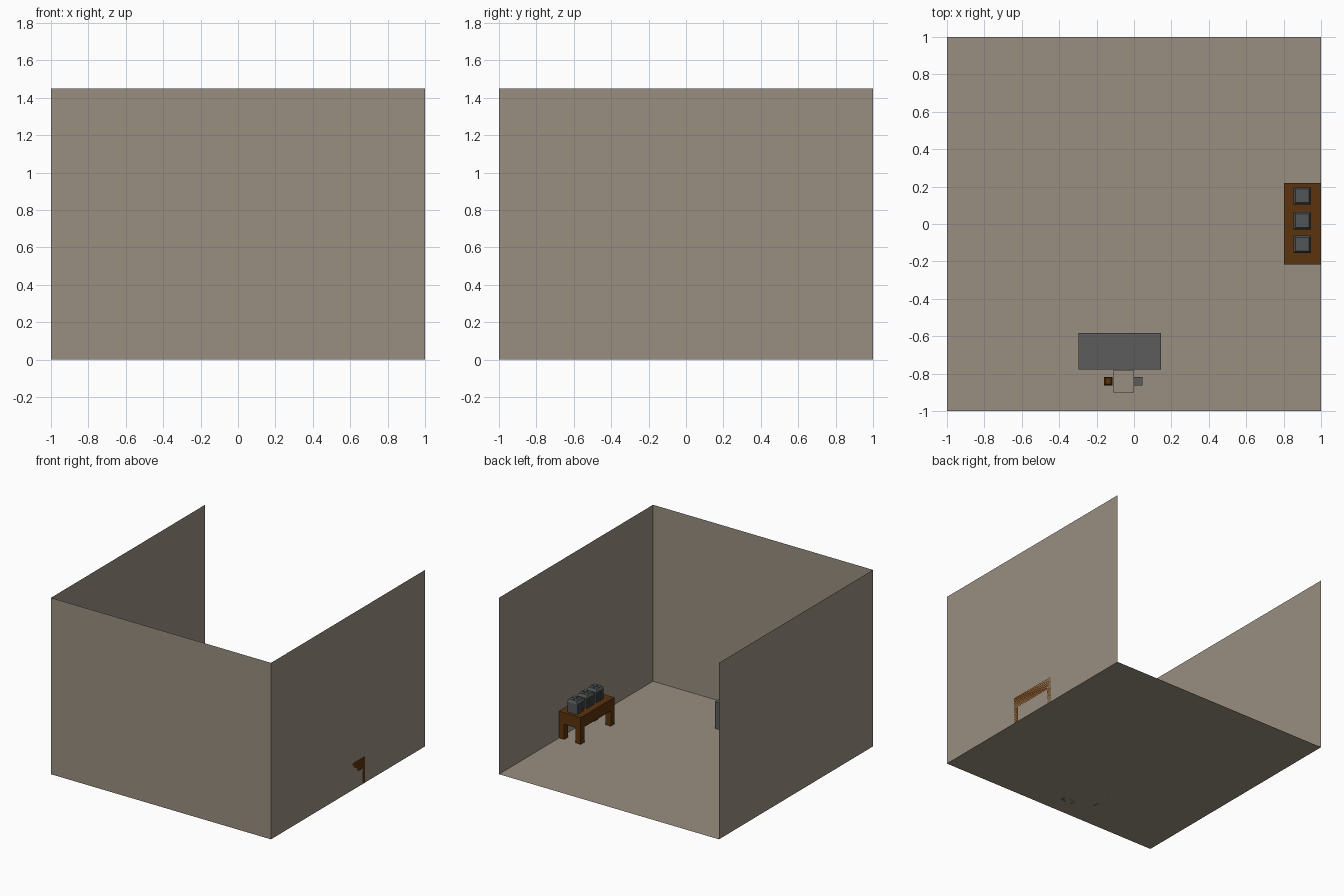
import bpy, bmesh
from mathutils import Matrix, Vector

if "Cube" in bpy.data.objects:
    bpy.data.objects.remove(bpy.data.objects["Cube"])


def material(name, rgb):
    m = bpy.data.materials.new(name)
    m.diffuse_color = (*rgb, 1)
    m.use_nodes = True
    m.node_tree.nodes["Principled BSDF"].inputs["Base Color"].default_value = m.diffuse_color
    return m


BEIGE = material("beige", (0.323, 0.275, 0.220))
WOOD = material("brown wood", (0.107, 0.033, 0.0045))
GREY = material("grey", (0.107, 0.107, 0.107))
METAL = material("dark metal", (0.085, 0.092, 0.096))


def finish(name, bm, mat):
    bmesh.ops.recalc_face_normals(bm, faces=bm.faces)
    me = bpy.data.meshes.new(name)
    bm.to_mesh(me)
    bm.free()
    me.materials.append(mat)
    ob = bpy.data.objects.new(name, me)
    bpy.context.collection.objects.link(ob)
    return ob


def add_box(bm, lo, hi, taper=1.0):
    """Box between two corners; taper scales the top face about its centre."""
    lo, hi = Vector(lo), Vector(hi)
    c = (lo + hi) / 2
    m = Matrix.Translation(c) @ Matrix.Diagonal((*(hi - lo), 1))
    for v in bmesh.ops.create_cube(bm, size=1, matrix=m)["verts"]:
        if v.co.z > c.z:
            v.co.x = c.x + (v.co.x - c.x) * taper
            v.co.y = c.y + (v.co.y - c.y) * taper


def box(name, lo, hi, mat, taper=1.0):
    bm = bmesh.new()
    add_box(bm, lo, hi, taper)
    return finish(name, bm, mat)


def sheet(name, corners, mat):
    bm = bmesh.new()
    bm.faces.new([bm.verts.new(c) for c in corners])
    return finish(name, bm, mat)


def table(name, x0, x1, y0, y1, mat, leg=0.047, under=0.125, top=0.22):
    """Thick top with four square legs."""
    bm = bmesh.new()
    add_box(bm, (x0, y0, under), (x1, y1, top))
    for x in (x0, x1 - leg):
        for y in (y0, y1 - leg):
            add_box(bm, (x, y, 0), (x + leg, y + leg, under))
    return finish(name, bm, mat)


# Room shell: floor and three walls, open at the back
H = 1.45
sheet("floor", [(-1, -1, 0), (1, -1, 0), (1, 1, 0), (-1, 1, 0)], BEIGE)
sheet("front_wall", [(-1, -1, 0), (1, -1, 0), (1, -1, H), (-1, -1, H)], BEIGE)
for side, x in (("left", -1), ("right", 1)):
    sheet(side + "_wall", [(x, -1, 0), (x, 1, 0), (x, 1, H), (x, -1, H)], BEIGE)

# Furniture
table("side_table", 0.803, 1.0, -0.217, 0.22, WOOD)
table("desk", -0.296, 0.145, -0.777, -0.583, GREY)

# Three ribbed containers on the side table
for i, cy in enumerate((0.15, 0.017, -0.108)):
    bm = bmesh.new()
    cx, r, z0, z1, z2 = 0.9, 0.042, 0.22, 0.305, 0.325
    add_box(bm, (cx - r, cy - r, z0), (cx + r, cy + r, z1))
    for k in range(5):
        t = -0.036 + k * 0.018
        for s in (-1, 1):
            add_box(bm, (cx + s * r - 0.004, cy + t - 0.004, z0),
                    (cx + s * r + 0.004, cy + t + 0.004, z1))
            add_box(bm, (cx + t - 0.004, cy + s * r - 0.004, z0),
                    (cx + t + 0.004, cy + s * r + 0.004, z1))
    # Sloped lid with a cross ridge
    add_box(bm, (cx - 0.046, cy - 0.046, z1), (cx + 0.046, cy + 0.046, z2), 0.78)
    add_box(bm, (cx - 0.003, cy - 0.034, z2), (cx + 0.003, cy + 0.034, z2 + 0.004))
    add_box(bm, (cx - 0.034, cy - 0.003, z2), (cx + 0.034, cy + 0.003, z2 + 0.004))
    finish(f"container_{i + 1}", bm, METAL)

# Blocky figure standing behind the desk
FX, FY = -0.055, -0.84
box("head", (FX - 0.055, FY - 0.06, 0.33), (FX + 0.055, FY + 0.06, 0.44), BEIGE)
box("torso", (FX - 0.055, FY - 0.025, 0.165), (FX + 0.055, FY + 0.025, 0.33), GREY)
box("right_arm", (0.0, FY - 0.023, 0.165), (0.045, FY + 0.023, 0.33), GREY)
box("left_arm", (-0.16, FY - 0.023, 0.165), (-0.115, FY + 0.023, 0.31), WOOD)
box("left_shoulder", (-0.16, FY - 0.023, 0.31), (-0.115, FY + 0.023, 0.33), WOOD, 0.7)
for n, x in (("left_leg", FX - 0.054), ("right_leg", FX + 0.002)):
    box(n, (x, FY - 0.025, 0), (x + 0.052, FY + 0.025, 0.165), GREY)
